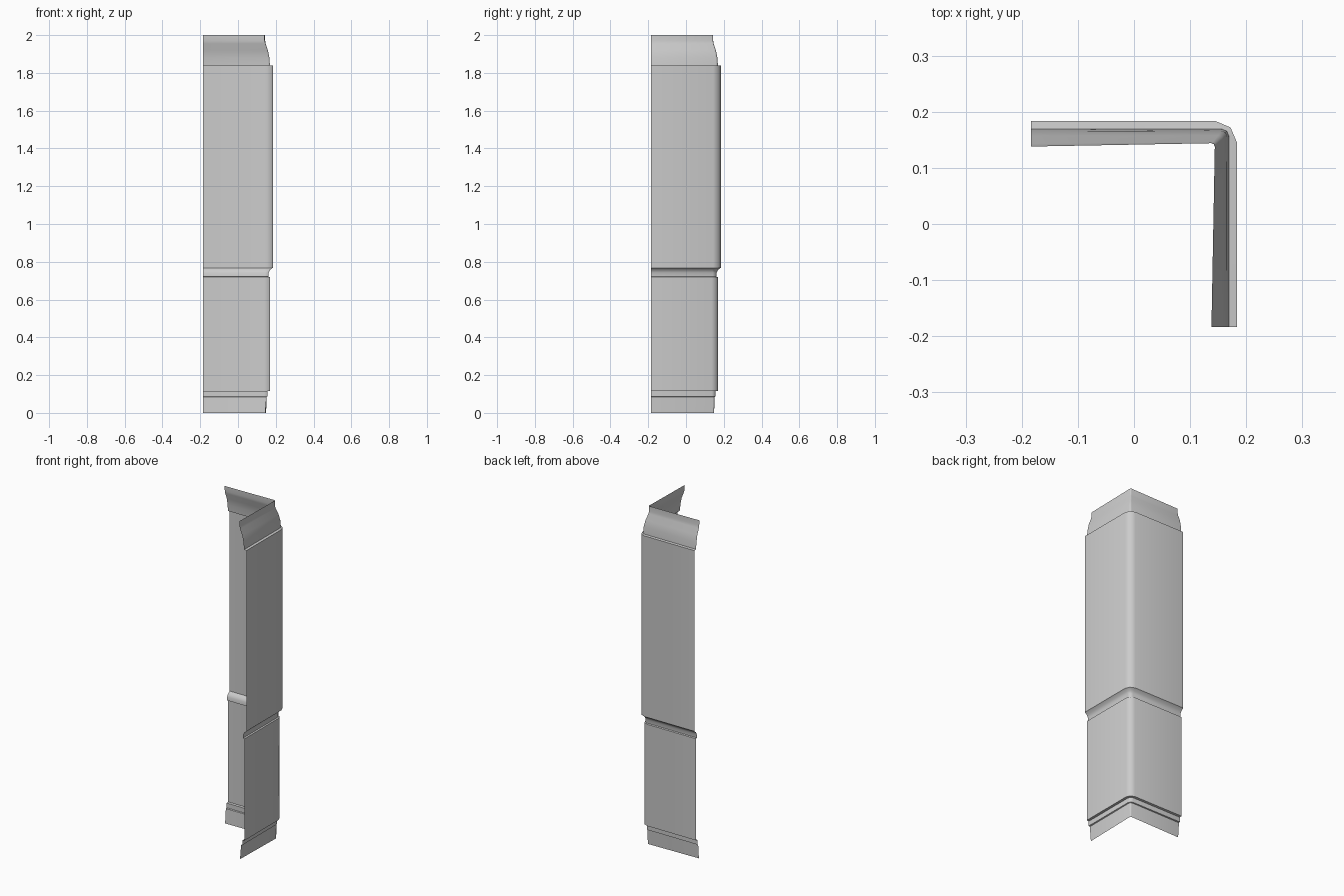
import bpy, bmesh, math

HALF = 0.184  # both walls end here

# Wall profile: height, offset at corner, offset at free end, corner rounding
PROFILE = [
    # base skirting
    (0.00, 0.149, 0.142, 0.006), (0.085, 0.151, 0.149, 0.010),
    # base band
    (0.087, 0.157, 0.157, 0.02), (0.115, 0.157, 0.157, 0.02),
    # lower panel
    (0.117, 0.170, 0.170, 0.034), (0.719, 0.170, 0.170, 0.034),
    # groove
    (0.721, 0.161, 0.161, 0.02), (0.742, 0.162, 0.162, 0.02),
    (0.757, 0.169, 0.169, 0.03),
    # upper panel
    (0.768, 0.184, 0.184, 0.04), (1.838, 0.184, 0.184, 0.04),
    # curved top lip
    (1.840, 0.169, 0.169, 0.012), (1.88, 0.166, 0.165, 0.010),
    (1.92, 0.158, 0.157, 0.008), (1.955, 0.146, 0.143, 0.006),
    (1.97, 0.144, 0.139, 0.006), (2.00, 0.144, 0.138, 0.006),
]


def row(bm, z, c, e, r):
    """One L-shaped cross-section with a rounded outer corner."""
    m = c - 0.3 * r
    pts = [(-HALF, e), (c - r, c), (m, m), (c, c - r), (e, -HALF)]
    return [bm.verts.new((x, y, z)) for x, y in pts]


# Corner wall: skin the cross-sections into one open shell
bm = bmesh.new()
rows = [row(bm, *p) for p in PROFILE]
for a, b in zip(rows, rows[1:]):
    for i in range(len(a) - 1):
        bm.faces.new((a[i], b[i], b[i + 1], a[i + 1]))
mesh = bpy.data.meshes.new("corner_wall")
bm.to_mesh(mesh)
bm.free()
wall = bpy.data.objects.new("corner_wall", mesh)
bpy.context.collection.objects.link(wall)

# Smooth curves, sharp ledges
bpy.context.view_layer.objects.active = wall
wall.select_set(True)
bpy.ops.object.shade_smooth_by_angle(angle=math.radians(50))
